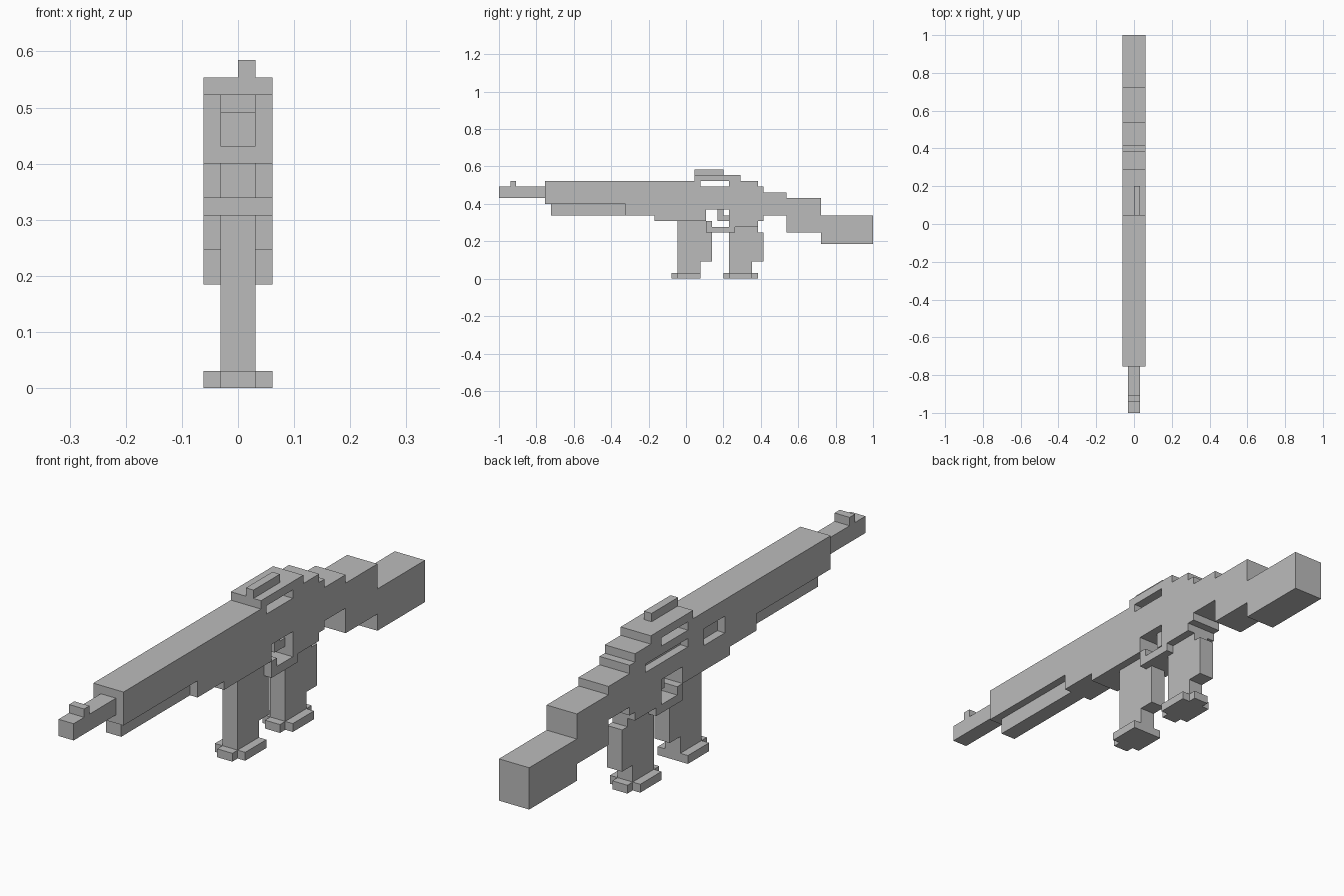
import bpy
import bmesh

cube = bpy.data.objects.get("Cube")
if cube:
    bpy.data.objects.remove(cube, do_unlink=True)

U = 2 / 65  # size of one block

grey = bpy.data.materials.new("plain grey")
grey.use_nodes = True
COLOUR = (0.5, 0.5, 0.5, 1)
grey.diffuse_color = COLOUR
grey.node_tree.nodes["Principled BSDF"].inputs["Base Color"].default_value = COLOUR


def slab(name, outline, x0=-2, x1=2):
    """Extrude a side outline of (length, height) block steps from x0 to x1."""
    bm = bmesh.new()
    face = bm.faces.new([bm.verts.new((x0 * U, y * U - 1, z * U)) for y, z in outline])
    ext = bmesh.ops.extrude_face_region(bm, geom=[face])
    verts = [v for v in ext["geom"] if isinstance(v, bmesh.types.BMVert)]
    bmesh.ops.translate(bm, verts=verts, vec=((x1 - x0) * U, 0, 0))
    bmesh.ops.recalc_face_normals(bm, faces=bm.faces)
    mesh = bpy.data.meshes.new(name)
    bm.to_mesh(mesh)
    bm.free()
    mesh.materials.append(grey)
    obj = bpy.data.objects.new(name, mesh)
    bpy.context.collection.objects.link(obj)
    return obj


def box(name, y0, y1, z0, z1, x0=-2, x1=2):
    return slab(name, [(y0, z0), (y1, z0), (y1, z1), (y0, z1)], x0, x1)


# Body and stock: one stepped outline
body = slab("body_and_stock", [
    (8, 13), (22, 13), (22, 11), (27, 11), (27, 10), (36, 10), (36, 12),
    (40, 12), (40, 9), (45, 9), (45, 10), (46, 10), (46, 11), (50, 11),
    (50, 8), (56, 8), (56, 6), (65, 6), (65, 11), (56, 11), (56, 14),
    (50, 14), (50, 15), (46, 15), (46, 16), (45, 16), (45, 17), (40, 17),
    (40, 16), (35, 16), (35, 17), (8, 17)])

# Recesses on one side of the body
for name, dims in (("port_cutter", (28, 32, 13, 15)), ("slot_cutter", (35, 43, 14, 15))):
    cutter = box(name, *dims, x0=-3, x1=-1)
    cutter.hide_render = True
    cutter.hide_set(True)
    cutter.display_type = 'WIRE'
    mod = body.modifiers.new(name, 'BOOLEAN')
    mod.operation = 'DIFFERENCE'
    mod.solver = 'EXACT'
    mod.object = cutter

# Bake the cuts and drop the cutters
graph = bpy.context.evaluated_depsgraph_get()
baked = bpy.data.meshes.new_from_object(body.evaluated_get(graph))
body.modifiers.clear()
body.data = baked
for name in ("port_cutter", "slot_cutter"):
    bpy.data.objects.remove(bpy.data.objects[name], do_unlink=True)

# Barrel, front sight and lower handguard
box("barrel", 0, 8, 14, 16, -1, 1)
box("front_sight", 2, 3, 16, 17, -1, 1)
box("handguard", 9, 22, 11, 13, -1, 1)

# Top rail with an offset bar
box("top_rail", 34, 42, 17, 18)
box("rail_bar", 34, 39, 18, 19, 0, 1)

# Trigger and its guard
slab("trigger", [(38, 10), (40, 10), (40, 11), (39, 11), (39, 12), (38, 12)], -1, 1)
slab("trigger_guard", [(36, 8), (41, 8), (41, 9), (37, 9), (37, 10), (36, 10)])

# Magazine and rear grip, each on a notched foot plate
slab("magazine", [(31, 1), (35, 1), (35, 3), (37, 3), (37, 10), (31, 10)], -1, 1)
box("magazine_plate", 31, 35, 0, 1)
box("magazine_plate_lip", 30, 31, 0, 1, -1, 1)

slab("rear_grip", [(40, 1), (44, 1), (44, 3), (46, 3), (46, 8), (45, 8), (45, 9), (40, 9)], -1, 1)
box("grip_plate", 40, 44, 0, 1)
for side, y in (("front", 39), ("back", 44)):
    box("grip_plate_lip_" + side, y, y + 1, 0, 1, -1, 1)
